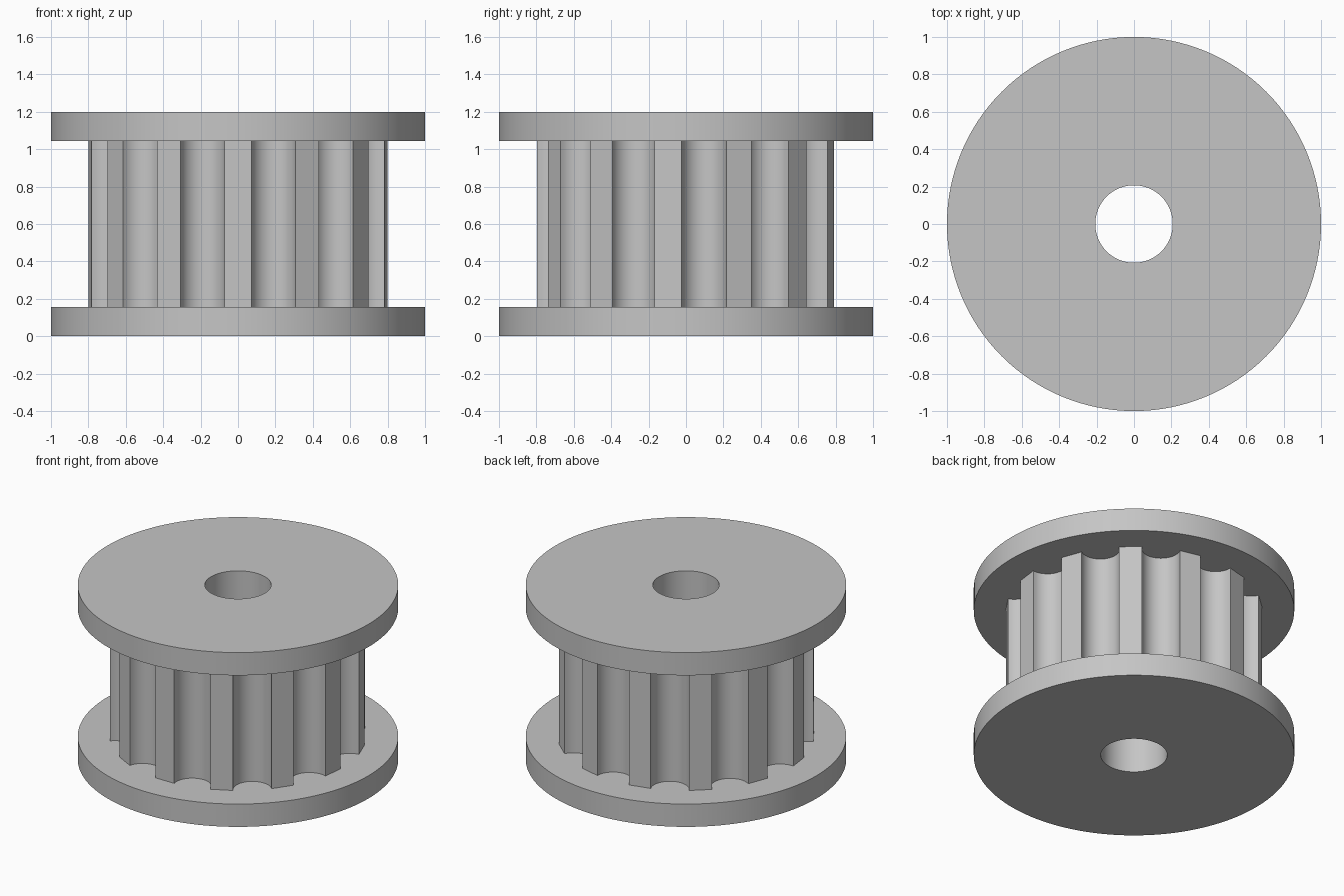
import bpy
import bmesh
from math import sin, cos, pi, radians

if "Cube" in bpy.data.objects:
    bpy.data.objects.remove(bpy.data.objects["Cube"], do_unlink=True)

TEETH, SEGMENTS = 13, 128
OUTER, HUB, BORE = 1.0, 0.8, 0.207
HEIGHT, FLANGE = 1.2, 0.157

grey = bpy.data.materials.new("plain grey")
grey.use_nodes = True
grey.diffuse_color = (0.56, 0.56, 0.56, 1)
grey.node_tree.nodes["Principled BSDF"].inputs["Base Color"].default_value = grey.diffuse_color


def circle(radius):
    return [(radius * cos(2 * pi * i / SEGMENTS), radius * sin(2 * pi * i / SEGMENTS))
            for i in range(SEGMENTS)]


def toothed_outline(steps=16):
    """Flat-topped teeth with half-round grooves between them."""
    pitch = 2 * pi / TEETH
    half_tooth = radians(5.15)
    half_groove = pitch / 2 - half_tooth
    r, centre = HUB * sin(half_groove), HUB * cos(half_groove)
    points = []
    for i in range(TEETH):
        a = -pi / 2 + (i + 0.5) * pitch
        for k in range(steps + 1):
            s = pi * k / steps
            out, side = centre - r * sin(s), -r * cos(s)
            points.append((out * cos(a) - side * sin(a), out * sin(a) + side * cos(a)))
    return points


def add_part(name, loops, closed):
    """Skin a series of (outline, z) loops, optionally joining last to first."""
    bm = bmesh.new()
    rings = [[bm.verts.new((x, y, z)) for x, y in outline] for outline, z in loops]
    pairs = list(zip(rings, rings[1:]))
    if closed:
        pairs.append((rings[-1], rings[0]))
    for a, b in pairs:
        n = len(a)
        for i in range(n):
            j = (i + 1) % n
            bm.faces.new((a[i], a[j], b[j], b[i]))
    mesh = bpy.data.meshes.new(name)
    bm.to_mesh(mesh)
    bm.free()
    mesh.materials.append(grey)
    obj = bpy.data.objects.new(name, mesh)
    bpy.context.collection.objects.link(obj)
    bpy.ops.object.select_all(action='DESELECT')
    obj.select_set(True)
    bpy.context.view_layer.objects.active = obj
    bpy.ops.object.shade_smooth_by_angle(angle=radians(30))


# Two flange discs with a central hole
for name, z in (("bottom_flange", 0), ("top_flange", HEIGHT - FLANGE)):
    top = z + FLANGE
    add_part(name, [(circle(OUTER), z), (circle(OUTER), top),
                    (circle(BORE), top), (circle(BORE), z)], True)

# Toothed hub and the bore running through it, between the flanges
low, high = FLANGE, HEIGHT - FLANGE
add_part("toothed_hub", [(toothed_outline(), low), (toothed_outline(), high)], False)
add_part("bore_wall", [(circle(BORE), high), (circle(BORE), low)], False)
